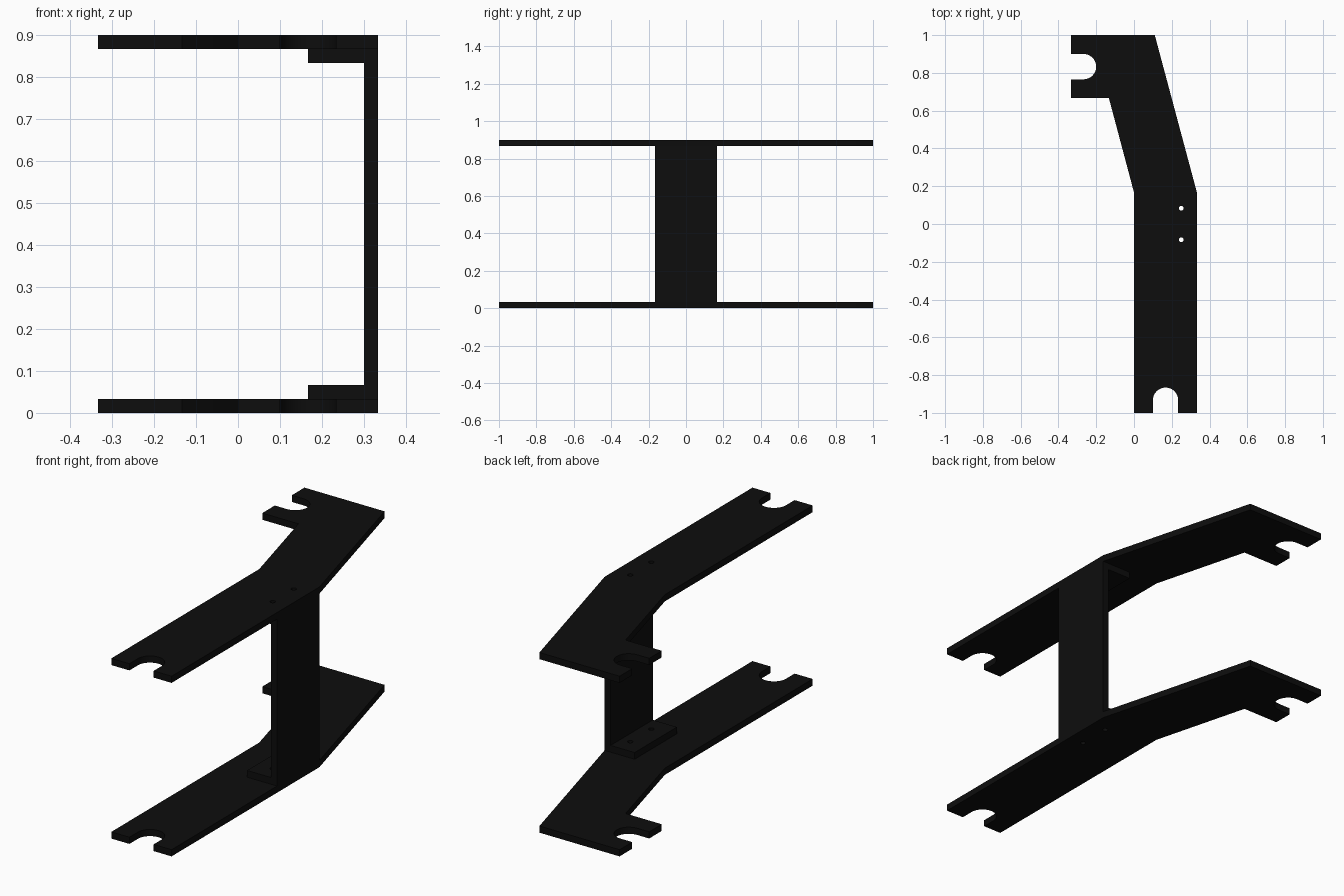
import bpy, bmesh
from math import sin, cos, pi, radians
from mathutils import Vector

if "Cube" in bpy.data.objects:
    bpy.data.objects.remove(bpy.data.objects["Cube"])

T = 1 / 30      # sheet thickness
H = 0.9         # overall height
R = 0.067       # slot radius

black = bpy.data.materials.new("matte black")
black.diffuse_color = (0.004, 0.004, 0.004, 1)
black.use_nodes = True
black.node_tree.nodes["Principled BSDF"].inputs["Base Color"].default_value = black.diffuse_color


def extruded(name, points, offset):
    """Solid made from a closed outline pushed along an offset."""
    bm = bmesh.new()
    face = bm.faces.new([bm.verts.new(p) for p in points])
    res = bmesh.ops.extrude_face_region(bm, geom=[face], use_keep_orig=True)
    verts = [v for v in res["geom"] if isinstance(v, bmesh.types.BMVert)]
    bmesh.ops.translate(bm, verts=verts, vec=Vector(offset))
    bmesh.ops.recalc_face_normals(bm, faces=bm.faces)
    mesh = bpy.data.meshes.new(name)
    bm.to_mesh(mesh)
    bm.free()
    mesh.materials.append(black)
    obj = bpy.data.objects.new(name, mesh)
    bpy.context.collection.objects.link(obj)
    return obj


def arc(cx, cy, start, end, n=20):
    """Half-round end of an open slot."""
    angles = [radians(start + (end - start) * i / n) for i in range(n + 1)]
    return [(cx + R * cos(a), cy + R * sin(a)) for a in angles]


# Bent plate outline with a slot in the front end and one in the back side
outline = [(0, -1), (0.1, -1)]
outline += arc(0.167, -0.933, 180, 0)
outline += [(0.234, -1), (0.333, -1), (0.333, 0.167), (0.11, 1), (-0.333, 1), (-0.333, 0.9)]
outline += arc(-0.267, 0.833, 90, -90)
outline += [(-0.333, 0.766), (-0.333, 0.667), (-0.133, 0.667), (0, 0.167)]

parts = [extruded(name, [(x, y, z) for x, y in outline], (0, 0, T))
         for name, z in (("lower_plate", 0), ("upper_plate", H - T))]

# Upright bracket: channel profile with a flange against each plate
a, b = T, H - T
channel = [(0.167, a), (0.333, a), (0.333, b), (0.167, b),
           (0.167, b - T), (0.3, b - T), (0.3, a + T), (0.167, a + T)]
parts.append(extruded("upright_bracket", [(x, -0.167, z) for x, z in channel], (0, 0.334, 0)))

# Screw holes through plates and flanges
for i, y in enumerate((-0.083, 0.083)):
    ring = [(0.25 + 0.0125 * cos(2 * pi * k / 20), y + 0.0125 * sin(2 * pi * k / 20), -0.1)
            for k in range(20)]
    cutter = extruded(f"hole_cutter_{i + 1}", ring, (0, 0, H + 0.2))
    cutter.hide_render = True
    cutter.hide_set(True)
    cutter.display_type = 'WIRE'
    for part in parts:
        mod = part.modifiers.new(f"screw_hole_{i + 1}", 'BOOLEAN')
        mod.operation = 'DIFFERENCE'
        mod.solver = 'EXACT'
        mod.object = cutter

# Smooth the slot and hole walls, keep the corners sharp
for part in parts:
    bpy.ops.object.select_all(action='DESELECT')
    part.select_set(True)
    bpy.context.view_layer.objects.active = part
    bpy.ops.object.shade_smooth_by_angle(angle=radians(30))
